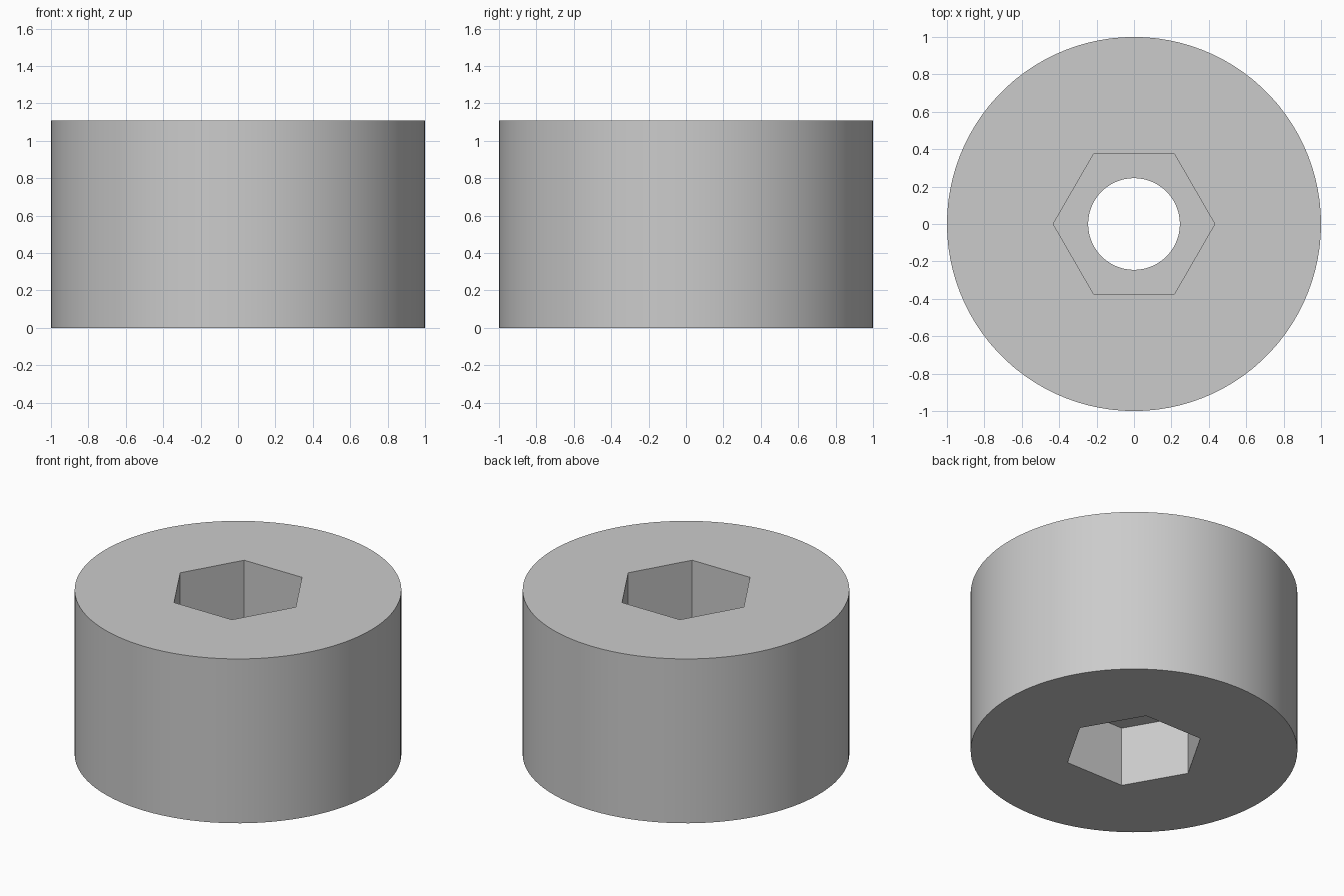
import bpy
import math

if "Cube" in bpy.data.objects:
    bpy.data.objects.remove(bpy.data.objects["Cube"], do_unlink=True)

HEIGHT = 1.11
POCKET_DEPTH = 0.404
POCKET_RADIUS = 0.432
BORE_RADIUS = 0.245
MARGIN = 0.1

grey = bpy.data.materials.new("plain_grey")
grey.use_nodes = True
colour = (0.6, 0.6, 0.6, 1)
grey.diffuse_color = colour
grey.node_tree.nodes["Principled BSDF"].inputs["Base Color"].default_value = colour


def prism(name, sides, radius, bottom, top, turn=0):
    """Upright prism between two heights."""
    bpy.ops.mesh.primitive_cylinder_add(
        vertices=sides, radius=radius, depth=top - bottom,
        location=(0, 0, (bottom + top) / 2), rotation=(0, 0, turn))
    obj = bpy.context.object
    obj.name = name
    obj.data.materials.append(grey)
    return obj


def cut(body, cutter):
    """Subtract the cutter from the body and discard it."""
    mod = body.modifiers.new(cutter.name, "BOOLEAN")
    mod.operation = "DIFFERENCE"
    mod.solver = "EXACT"
    mod.object = cutter
    cutter.hide_render = True
    bpy.ops.object.select_all(action="DESELECT")
    bpy.context.view_layer.objects.active = body
    body.select_set(True)
    bpy.ops.object.modifier_apply(modifier=mod.name)
    bpy.data.objects.remove(cutter, do_unlink=True)


# Round body
body = prism("round_spacer", 100, 1, 0, HEIGHT)

# Central bore through the full height
cut(body, prism("bore_cutter", 100, BORE_RADIUS, -MARGIN, HEIGHT + MARGIN))

# Matching hexagonal pockets in both ends, corners along x
cut(body, prism("top_pocket_cutter", 6, POCKET_RADIUS,
                HEIGHT - POCKET_DEPTH, HEIGHT + MARGIN, math.pi / 6))
cut(body, prism("bottom_pocket_cutter", 6, POCKET_RADIUS,
                -MARGIN, POCKET_DEPTH, math.pi / 6))

# Smooth the round walls, keep the rims and hexagon edges sharp
bpy.ops.object.shade_smooth_by_angle(angle=math.radians(30))
